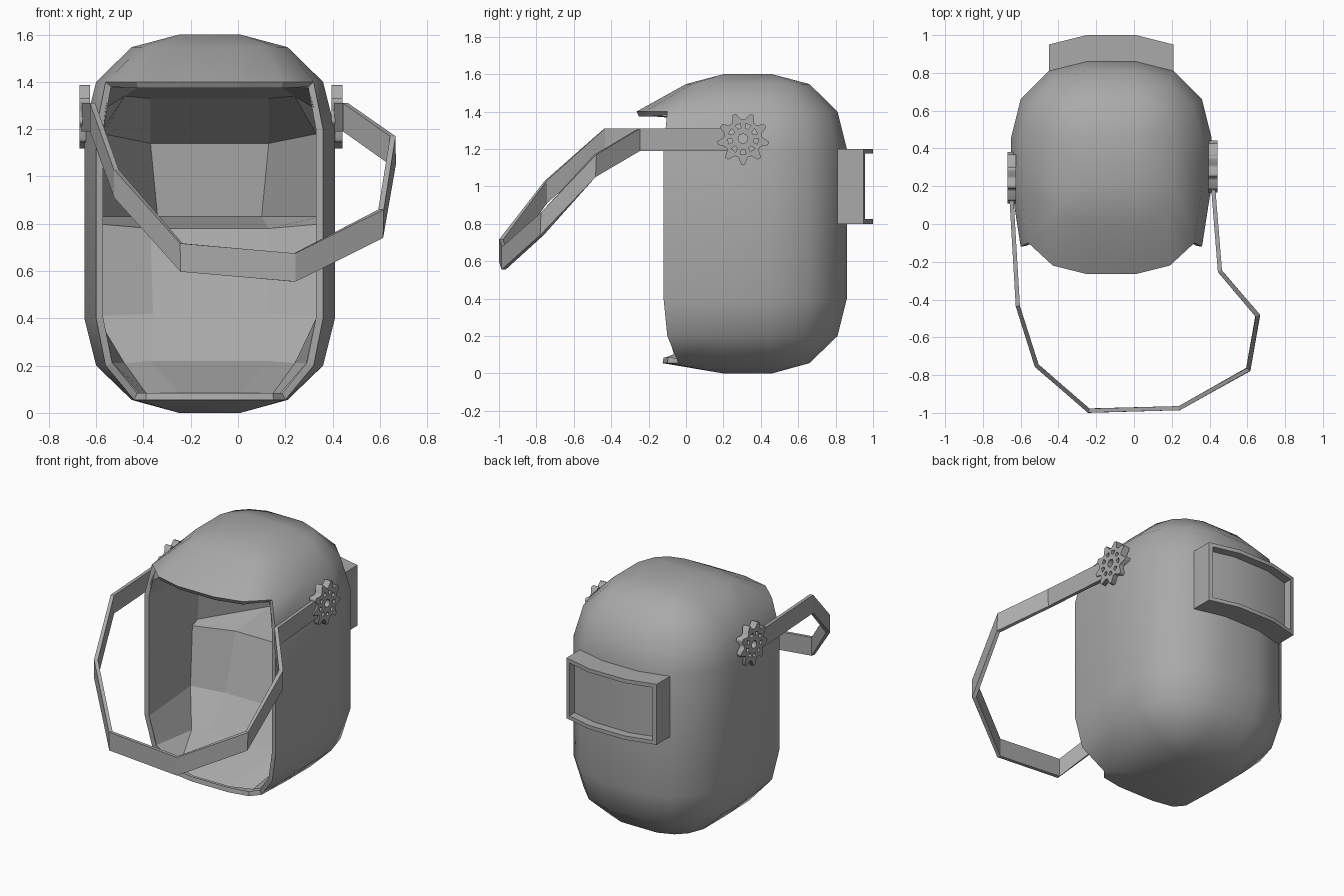
import bpy, bmesh
from math import sin, cos, pi, radians
from mathutils import Matrix

if "Cube" in bpy.data.objects:
    bpy.data.objects.remove(bpy.data.objects["Cube"])

CX, CY = -0.12, 0.33   # centre of the mask shell
grey = bpy.data.materials.new("dark_grey")
grey.diffuse_color = (0.4, 0.4, 0.4, 1)
grey.use_nodes = True
grey.node_tree.nodes["Principled BSDF"].inputs["Base Color"].default_value = grey.diffuse_color


def make_obj(name, bm):
    me = bpy.data.meshes.new(name)
    bm.to_mesh(me)
    bm.free()
    me.materials.append(grey)
    ob = bpy.data.objects.new(name, me)
    bpy.context.collection.objects.link(ob)
    return ob


def activate(ob):
    bpy.ops.object.select_all(action='DESELECT')
    ob.select_set(True)
    bpy.context.view_layer.objects.active = ob


def apply_solidify(ob, thickness, offset):
    m = ob.modifiers.new("thickness", 'SOLIDIFY')
    m.thickness, m.offset, m.use_even_offset = thickness, offset, True
    activate(ob)
    bpy.ops.object.modifier_apply(modifier=m.name)


# Mask shell: stacked 16-sided rings, back quarter and front quarter per level
WIDE = [(.53, .13), (.48, .33), (.33, .48), (.13, .53)]
MID = [(.48, .13), (.43, .30), (.30, .43), (.13, .48)]
SMALL = [(.33, .13), (.29, .23), (.23, .29), (.13, .33)]
TIP = [(.13, .13)] * 4
OPEN = [(.53, .13), (.48, .45), (.33, .48), (.13, .50)]
levels = [
    (0.0, TIP, TIP),
    (0.055, SMALL, [(.33, .13), (.32, .37), (.27, .43), (.13, .455)]),
    (0.2, MID, [(.48, .13), (.44, .43), (.33, .45), (.13, .46)]),
    (0.4, WIDE, OPEN),
    (0.8, WIDE, OPEN),
    (1.2, WIDE, OPEN),
    (1.4, MID, [(.48, .13), (.44, .43), (.31, .55), (.13, .595)]),
    (1.547, SMALL, [(.33, .13), (.29, .24), (.23, .30), (.13, .33)]),
    (1.6, TIP, TIP),
]
bm = bmesh.new()
rings = []
for z, back, front in levels:
    pts = ([(x, y) for x, y in back] + [(-x, y) for x, y in back[::-1]]
           + [(-x, -y) for x, y in front] + [(x, -y) for x, y in front[::-1]])
    rings.append([bm.verts.new((CX + x, CY + y, z)) for x, y in pts])
for k in range(len(rings) - 1):
    for i in range(16):
        if not (1 <= k <= 5 and 9 <= i <= 13):      # leave the face opening
            j = (i + 1) % 16
            a, b = rings[k], rings[k + 1]
            bm.faces.new((a[i], a[j], b[j], b[i]))
bm.faces.new([rings[0][i] for i in (12, 8, 4, 0)])
bm.faces.new([rings[-1][i] for i in (0, 4, 8, 12)])
bmesh.ops.remove_doubles(bm, verts=bm.verts, dist=1e-4)
bmesh.ops.delete(bm, geom=[v for v in bm.verts if not v.link_faces], context='VERTS')
n_outer = len(bm.faces)
shell = make_obj("mask_shell", bm)
apply_solidify(shell, 0.03, -1)
bpy.ops.object.shade_smooth_by_angle(angle=radians(40))
for p in shell.data.polygons:
    p.use_smooth = p.index < n_outer
# keep only the outer skin and the rim; the liner below forms the inside
bm = bmesh.new()
bm.from_mesh(shell.data)
bm.faces.ensure_lookup_table()
bmesh.ops.delete(bm, geom=bm.faces[n_outer:2 * n_outer], context='FACES')
bm.to_mesh(shell.data)
bm.free()

# Inner liner: coarse facets from the rim to the back wall (half width, y, z)
rows = [
    [(.30, -.02, .085), (.27, -.06, .085), (.13, -.11, .085)],
    [(.41, -.095, .21), (.36, .20, .21), (.25, .22, .22)],
    [(.45, -.115, .40), (.48, .36, .41), (.24, .38, .42)],
    [(.45, -.115, .80), (.48, .38, .80), (.25, .50, .78)],
    [(.45, -.115, .83), (.47, .42, .83), (.22, .82, .83)],
    [(.45, -.115, 1.20), (.45, .42, 1.18), (.25, .80, 1.14)],
    [(.44, -.11, 1.29), (.36, .30, 1.34), (.25, .40, 1.33)],
    [(.42, -.09, 1.375), (.30, -.20, 1.38), (.13, -.25, 1.38)],
]
bm = bmesh.new()
grid = []
for row in rows:
    full = row + [(-h, y, z) for h, y, z in row[::-1]]
    grid.append([bm.verts.new((CX - h, y, z)) for h, y, z in full])
for a, b in zip(grid, grid[1:]):
    for i in range(5):
        bm.faces.new((a[i], a[i + 1], b[i + 1], b[i]))
make_obj("inner_liner", bm)


# Lens frame: curved box with a recessed window pane
def lens_loop(bm, half, y_side, y_mid, z0, z1):
    plan = [(-half, y_side), (-.13, y_mid), (.13, y_mid), (half, y_side)]
    return ([bm.verts.new((CX + x, y, z0)) for x, y in plan]
            + [bm.verts.new((CX + x, y, z1)) for x, y in plan[::-1]])


bm = bmesh.new()
loops = [lens_loop(bm, .33, .805, .855, .80, 1.20),
         lens_loop(bm, .33, .95, 1.0, .80, 1.20),
         lens_loop(bm, .305, .956, 1.0, .825, 1.175),
         lens_loop(bm, .305, .90, .945, .825, 1.175)]
for a, b in zip(loops, loops[1:]):
    for i in range(8):
        j = (i + 1) % 8
        bm.faces.new((a[i], a[j], b[j], b[i]))
pane = loops[-1]
for i in range(3):
    f = bm.faces.new((pane[i], pane[i + 1], pane[6 - i], pane[7 - i]))
    f.smooth = True
bmesh.ops.recalc_face_normals(bm, faces=bm.faces)
activate(make_obj("lens_frame", bm))
bpy.ops.object.shade_smooth_by_angle(angle=radians(30))

# Headband: faceted strap hanging in front of the opening (x, y, middle z)
path = [(.417, .22, 1.25), (.455, -.25, 1.25), (.655, -.485, 1.11),
        (.605, -.77, .80), (.24, -.975, .615), (-.24, -.988, .657),
        (-.515, -.75, .97), (-.615, -.435, 1.25), (-.65, .16, 1.25)]
bm = bmesh.new()
low = [bm.verts.new((x, y, z - .06)) for x, y, z in path]
high = [bm.verts.new((x, y, z + .06)) for x, y, z in path]
for i in range(len(path) - 1):
    bm.faces.new((low[i], low[i + 1], high[i + 1], high[i]))
apply_solidify(make_obj("headband", bm), 0.022, 0)


# Adjusting knobs: nine-toothed discs with slots, one on each side
def polar(r, a):
    return (r * cos(a), r * sin(a))


def knob(name, x, y):
    cu = bpy.data.curves.new(name, 'CURVE')
    cu.dimensions, cu.fill_mode, cu.extrude = '2D', 'BOTH', 0.023
    cu.materials.append(grey)
    outlines = [[polar(.026, i * pi / 4) for i in range(8)]]
    outer = []
    for k in range(9):
        a = -pi / 2 + k * 2 * pi / 9
        outer += [polar(r, a + radians(d)) for r, d in
                  ((.102, -15), (.138, -4), (.138, 4), (.102, 15))]
        outlines.append([polar(r, a + radians(d)) for r, d in
                         ((.058, -8), (.082, -11), (.082, 11), (.058, 8))])
    for pts in [outer] + outlines:
        s = cu.splines.new('POLY')
        s.points.add(len(pts) - 1)
        for p, (u, v) in zip(s.points, pts):
            p.co = (u, v, 0, 1)
        s.use_cyclic_u = True
    ob = bpy.data.objects.new(name, cu)
    bpy.context.collection.objects.link(ob)
    # local x -> world y, local y -> world z
    ob.matrix_world = Matrix(((0, 0, 1, x), (1, 0, 0, y), (0, 1, 0, 1.255), (0, 0, 0, 1)))
    activate(ob)
    bpy.ops.object.convert(target='MESH')


knob("right_knob", .418, .305)
knob("left_knob", -.648, .245)
